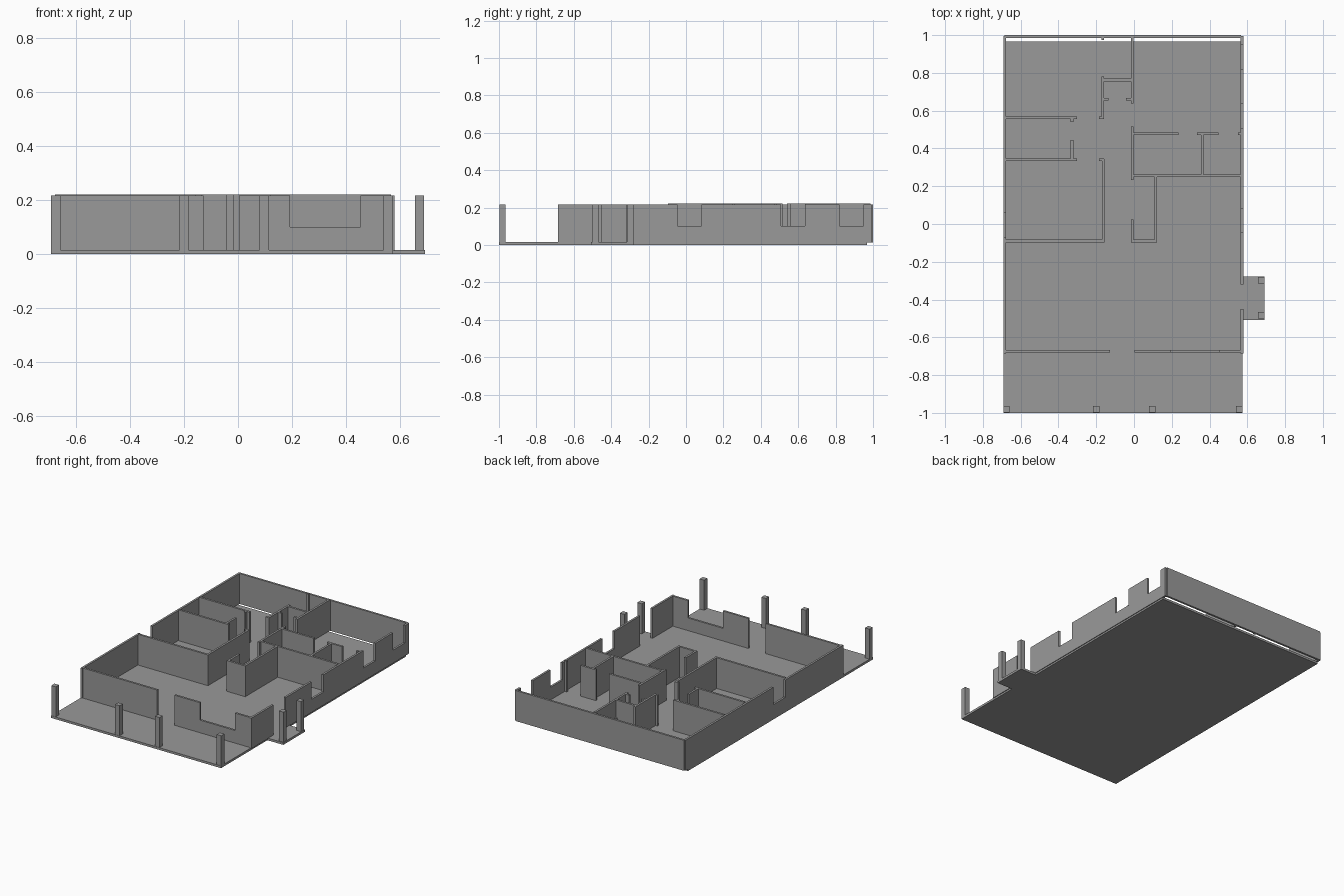
import bpy
import bmesh
from mathutils import Vector

cube = bpy.data.objects.get("Cube")
if cube:
    bpy.data.objects.remove(cube, do_unlink=True)

SLAB = 0.015      # floor thickness
OUTER = 0.217     # top of the outer walls and posts
INNER = 0.222     # top of the partitions
SILL = 0.10       # window sill height
T = 0.014         # wall thickness

grey = bpy.data.materials.new("plain grey")
grey.use_nodes = True
colour = (0.32, 0.32, 0.32, 1)
grey.diffuse_color = colour
grey.node_tree.nodes["Principled BSDF"].inputs["Base Color"].default_value = colour


def extrude_outline(name, points, offset):
    """Extrude a flat outline into a closed solid."""
    bm = bmesh.new()
    face = bm.faces.new([bm.verts.new(p) for p in points])
    result = bmesh.ops.extrude_face_region(bm, geom=[face])
    moved = [v for v in result["geom"] if isinstance(v, bmesh.types.BMVert)]
    bmesh.ops.translate(bm, verts=moved, vec=Vector(offset))
    bmesh.ops.recalc_face_normals(bm, faces=bm.faces)
    mesh = bpy.data.meshes.new(name)
    bm.to_mesh(mesh)
    bm.free()
    mesh.materials.append(grey)
    obj = bpy.data.objects.new(name, mesh)
    bpy.context.collection.objects.link(obj)
    return obj


def wall(name, axis, at, start, end, top=INNER, base=SLAB, windows=()):
    """Wall along x or y centred on 'at', with windows open to the top."""
    profile = [(start, base), (end, base), (end, top)]
    for lo, hi in sorted(windows, reverse=True):
        profile += [(hi, top), (hi, SILL), (lo, SILL), (lo, top)]
    profile.append((start, top))
    if axis == "x":
        return extrude_outline(name, [(s, at - T / 2, z) for s, z in profile], (0, T, 0))
    return extrude_outline(name, [(at - T / 2, s, z) for s, z in profile], (T, 0, 0))


def post(name, x, y, size=0.034):
    h = size / 2
    corners = [(x - h, y - h), (x + h, y - h), (x + h, y + h), (x - h, y + h)]
    extrude_outline(name, [(a, b, SLAB) for a, b in corners], (0, 0, OUTER - SLAB))


# Floor slab with the side porch in one outline
WEST, EAST, PORCH = -0.692, 0.574, 0.692
outline = [(WEST, -1), (EAST, -1), (EAST, -0.507), (PORCH, -0.507),
           (PORCH, -0.278), (EAST, -0.278), (EAST, 0.967), (WEST, 0.967)]
extrude_outline("floor_slab", [(x, y, 0) for x, y in outline], (0, 0, SLAB))

# Outer walls
shell = dict(top=OUTER, base=0.012)
wall("right_outer_wall", "y", -0.685, -0.685, 0.994, windows=[(-0.07, 0.058)], **shell)
wall("left_outer_wall_front", "y", 0.572, -0.685, -0.45, **shell)
wall("left_outer_wall_back", "y", 0.572, -0.32, 0.994,
     windows=[(-0.045, 0.083), (0.507, 0.635), (0.82, 0.95)], **shell)
wall("back_outer_wall", "x", 0.993, -0.685, 0.566, **shell)
wall("front_outer_wall_right", "x", -0.674, -0.678, -0.127, **shell)
wall("front_outer_wall_left", "x", -0.674, 0.003, 0.566, windows=[(0.193, 0.453)], **shell)

# Partitions running side to side
for name, y, x0, x1 in [
    ("bedroom_wall", 0.562, -0.678, -0.303),
    ("bedroom_door_stub", 0.562, -0.185, -0.158),
    ("hall_wall", 0.34, -0.678, -0.303),
    ("hall_door_stub", 0.34, -0.185, -0.158),
    ("living_room_wall", -0.09, -0.678, -0.155),
    ("closet_back_wall", 0.762, -0.165, -0.008),
    ("closet_stub_right", 0.66, -0.16, -0.134),
    ("closet_stub_left", 0.66, -0.043, -0.01),
    ("bath_wall", 0.477, -0.01, 0.235),
    ("bath_wall_middle", 0.477, 0.333, 0.447),
    ("bath_wall_stub", 0.477, 0.55, 0.566),
    ("kitchen_wall", 0.255, -0.01, 0.566),
    ("pantry_front_wall", -0.09, -0.015, 0.122),
]:
    wall(name, "x", y, x0, x1)

# Partitions running front to back
for name, x, y0, y1 in [
    ("bedroom_corner_stub", -0.328, 0.54, 0.558),
    ("hall_closet_wall", -0.328, 0.343, 0.445),
    ("closet_right_wall", -0.165, 0.556, 0.782),
    ("back_wall_stub", -0.165, 0.974, 0.987),
    ("closet_left_wall", -0.01, 0.637, 0.987),
    ("corridor_right_wall", -0.163, -0.096, 0.345),
    ("corridor_left_wall", -0.01, 0.233, 0.517),
    ("pantry_right_wall", -0.01, -0.096, 0.025),
    ("pantry_left_wall", 0.115, -0.096, 0.255),
    ("bath_divider", 0.362, 0.255, 0.48),
]:
    wall(name, "y", x, y0, y1)

# Veranda and side porch posts
for i, x in enumerate((-0.675, -0.2, 0.097, 0.557)):
    post(f"veranda_post_{i + 1}", x, -0.981)
for name, y in (("porch_post_front", -0.484), ("porch_post_back", -0.298)):
    post(name, 0.673, y)
